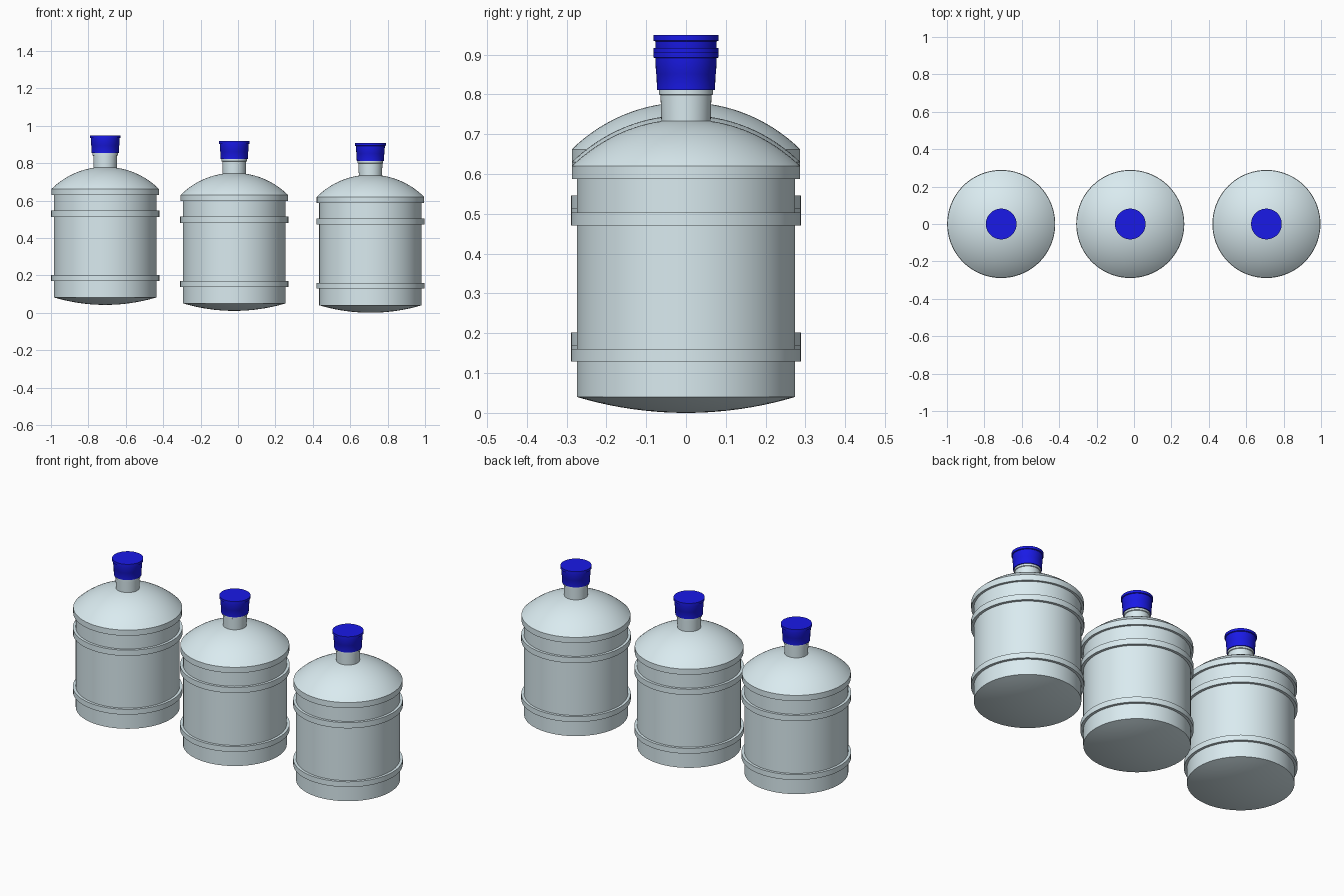
import bpy, bmesh
from math import cos, sin, pi, sqrt, radians

if "Cube" in bpy.data.objects:
    bpy.data.objects.remove(bpy.data.objects["Cube"])

SEGMENTS = 72


def material(name, color):
    m = bpy.data.materials.new(name)
    m.diffuse_color = color
    m.use_nodes = True
    m.node_tree.nodes["Principled BSDF"].inputs["Base Color"].default_value = m.diffuse_color
    return m


def lathe(name, profile, location, mat):
    """Revolve (radius, z) points around z; radius 0 makes a pole."""
    bm = bmesh.new()
    rings = []
    for r, z in profile:
        if r == 0:
            rings.append([bm.verts.new((0, 0, z))] * SEGMENTS)
        else:
            rings.append([bm.verts.new((r * cos(2 * pi * i / SEGMENTS),
                                        r * sin(2 * pi * i / SEGMENTS), z))
                          for i in range(SEGMENTS)])
    for a, b in zip(rings, rings[1:]):
        for i in range(SEGMENTS):
            j = (i + 1) % SEGMENTS
            bm.faces.new(list(dict.fromkeys((a[i], a[j], b[j], b[i]))))
    bmesh.ops.recalc_face_normals(bm, faces=bm.faces)
    mesh = bpy.data.meshes.new(name)
    bm.to_mesh(mesh)
    bm.free()
    obj = bpy.data.objects.new(name, mesh)
    bpy.context.collection.objects.link(obj)
    obj.location = location
    mesh.materials.append(mat)
    bpy.ops.object.select_all(action='DESELECT')
    obj.select_set(True)
    bpy.context.view_layer.objects.active = obj
    bpy.ops.object.shade_smooth_by_angle(angle=radians(30))
    return obj


def arc(r_edge, z_edge, z_apex, r_from, r_to, steps):
    """Points on a spherical cap through its edge and apex."""
    sag = z_apex - z_edge
    R = (r_edge ** 2 + sag ** 2) / (2 * abs(sag))
    sign = 1 if sag > 0 else -1
    radii = [r_from + (r_to - r_from) * i / steps for i in range(steps + 1)]
    return [(r, z_apex - sign * (R - sqrt(R * R - r * r))) for r in radii]


def band(r_body, r_band, z0, z1):
    return [(r_body, z0), (r_band, z0), (r_band, z1), (r_body, z1)]


BODY, BAND = 0.274, 0.289

# Bulged base, straight wall with two raised bands, shoulder band, dome, neck
bottle = arc(BODY, 0.04, 0.0, 0.0, BODY, 10)
bottle += band(BODY, BAND, 0.129, 0.16)
bottle += band(BODY, BAND, 0.471, 0.504)
bottle += [(BODY, 0.587), (0.287, 0.587)]
bottle += arc(0.287, 0.62, 0.738, 0.287, 0.062, 14)
bottle += [(0.064, 0.798), (0.068, 0.80), (0.068, 0.815), (0, 0.815)]

# Stepped cap with top flange
cap = [(0, 0.811), (0.073, 0.811), (0.074, 0.85), (0.0755, 0.853),
       (0.077, 0.891), (0.082, 0.893), (0.082, 0.907), (0, 0.907)]

plastic = material("clear_blue_plastic", (0.70, 0.83, 0.87, 1))
blue = material("cap_blue", (0.01, 0.01, 0.8, 1))

for side, x, z in (("left", -0.71, 0.042), ("middle", -0.02, 0.01),
                   ("right", 0.708, 0.0)):
    lathe(side + "_bottle", bottle, (x, 0, z), plastic)
    lathe(side + "_cap", cap, (x, 0, z), blue)
